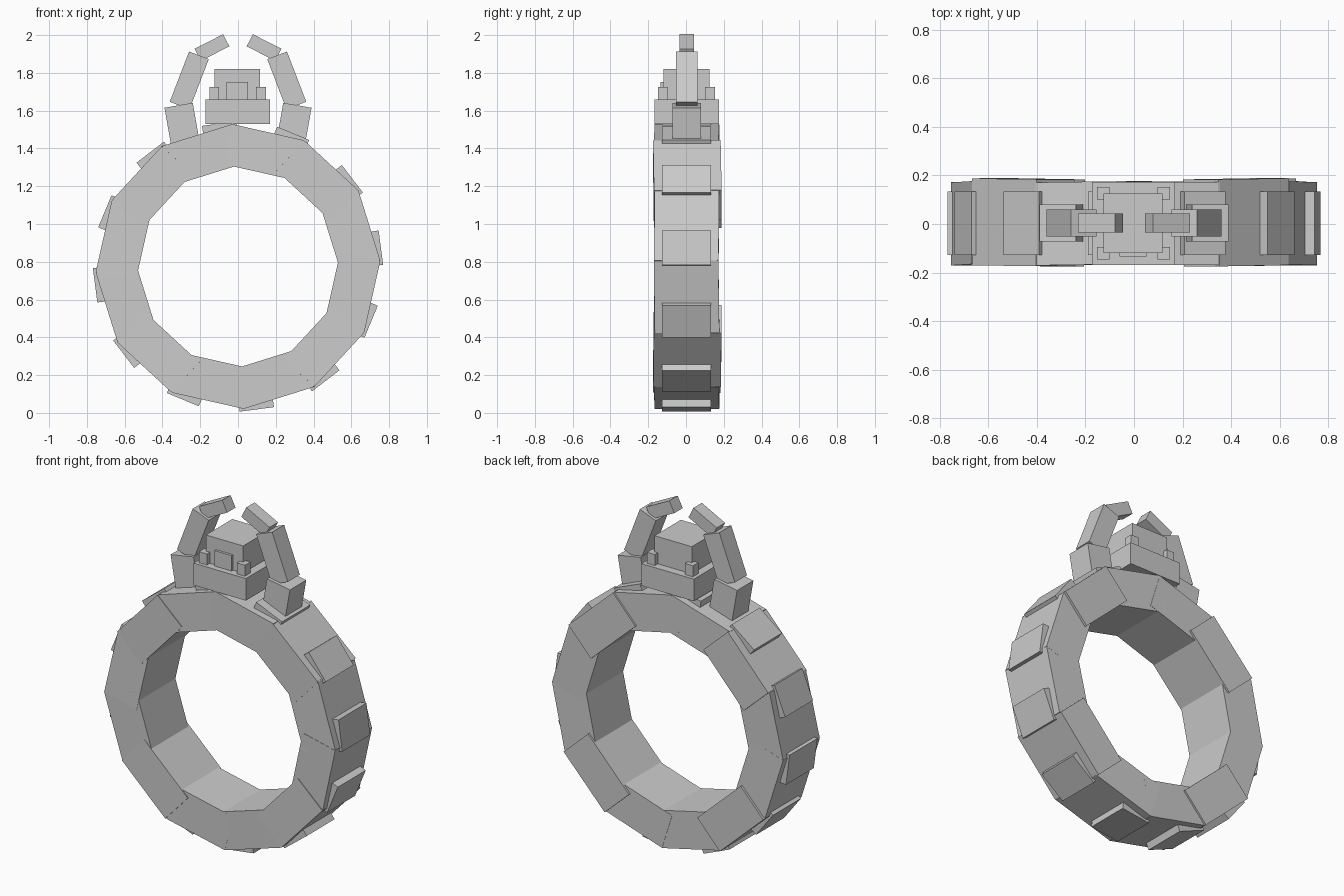
import bpy
from math import sin, cos, radians
from mathutils import Matrix, Vector

cube = bpy.data.objects.get("Cube")
if cube:
    bpy.data.objects.remove(cube, do_unlink=True)

GREY = (0.6, 0.6, 0.6, 1)
stone = bpy.data.materials.new("stone grey")
stone.use_nodes = True
stone.diffuse_color = GREY
stone.node_tree.nodes["Principled BSDF"].inputs["Base Color"].default_value = GREY

HUB = Vector((0, 0.003, 0.775))


def box(name, centre, size, turn=0, twist=0):
    """Box turned in the xz plane (degrees, counter-clockwise from the front), then twisted about its own x."""
    bpy.ops.mesh.primitive_cube_add(size=1)
    ob = bpy.context.object
    ob.name = name
    ob.data.transform(Matrix.Translation(centre)
                      @ Matrix.Rotation(radians(-turn), 4, 'Y')
                      @ Matrix.Rotation(radians(twist), 4, 'X')
                      @ Matrix.Diagonal((*size, 1)))
    ob.data.materials.append(stone)
    return ob


def on_ring(angle, radius):
    a = radians(angle)
    return HUB + Vector((cos(a), 0, sin(a))) * radius


# Ring of twelve overlapping blocks with slightly raised tiles
for i in range(12):
    angle = 17.3 + 30 * i
    diagonal = i % 3 == 1
    centre = on_ring(angle, 0.62)
    if diagonal:
        centre.y += 0.004
    block = box(f"ring_block_{i + 1}", centre,
                (0.217, 0.358 if diagonal else 0.342, 0.391), angle,
                0.8 if i % 2 else -0.5)
    tile = angle - 9.8
    box(f"ring_tile_{i + 1}", on_ring(tile, 0.743), (0.04, 0.26, 0.183), tile)

# Central setting
box("setting_base", (-0.002, 0.003, 1.595), (0.342, 0.342, 0.13))
box("setting_block", (-0.004, 0.003, 1.735), (0.243, 0.245, 0.17))
box("front_panel", (-0.004, -0.123, 1.703), (0.112, 0.022, 0.096))
for x in (-1, 1):
    for y in (-1, 1):
        box("corner_stud", (-0.002 + x * 0.124, 0.003 + y * 0.124, 1.69),
            (0.052, 0.052, 0.07))

# Three-part claws curving over the setting
for name, s in (("left", 1), ("right", -1)):
    box(f"{name}_claw_base", (s * 0.297, 0.004, 1.53), (0.152, 0.152, 0.2), -s * 10)
    box(f"{name}_claw_middle", (s * 0.258, 0.004, 1.76), (0.112, 0.112, 0.285), s * 21)
    box(f"{name}_claw_tip", (s * 0.138, 0.004, 1.934), (0.17, 0.078, 0.072), -s * 27)
